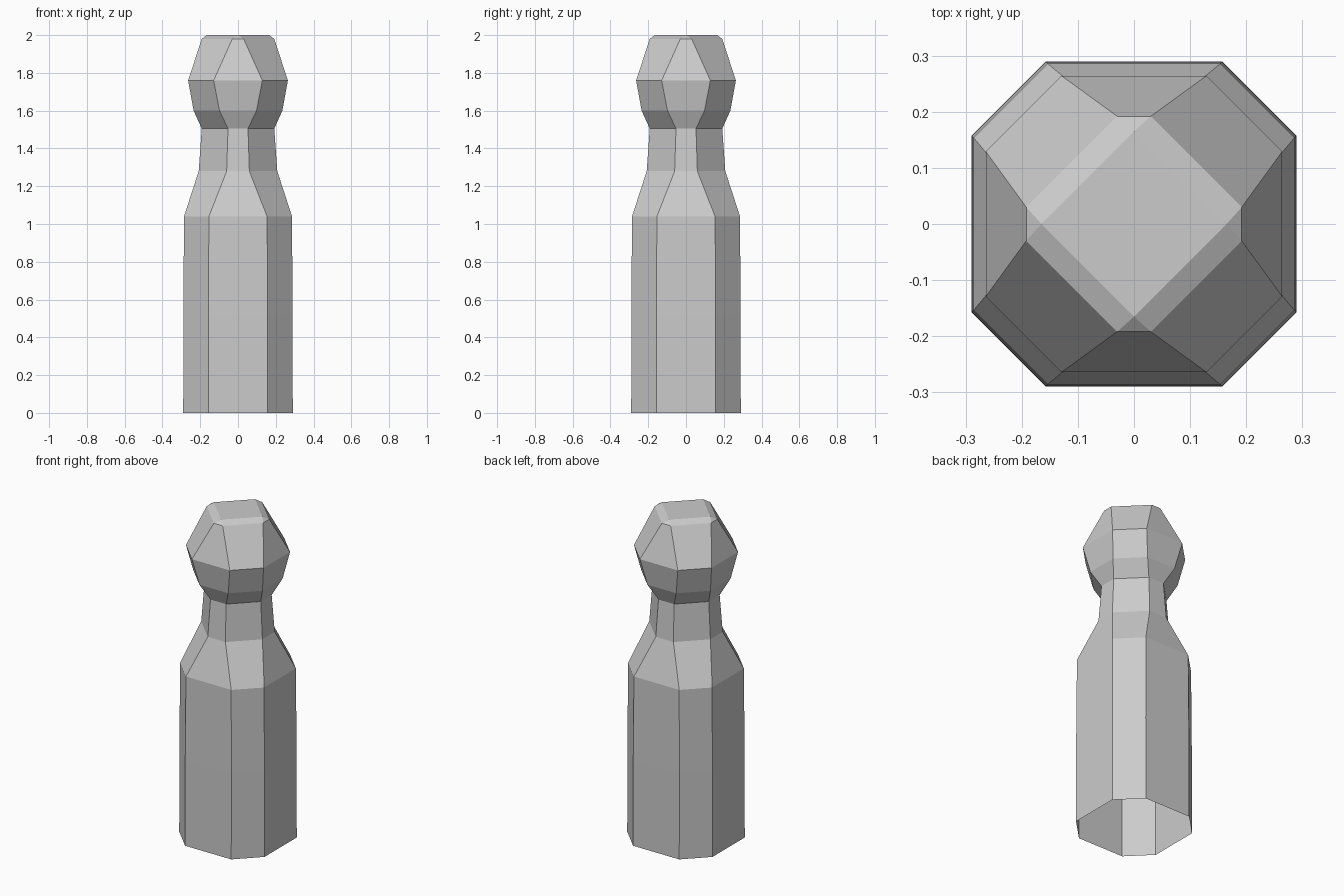
import bpy
import bmesh

cube = bpy.data.objects.get("Cube")
if cube:
    bpy.data.objects.remove(cube, do_unlink=True)

# Single plain grey
grey = bpy.data.materials.new("light grey")
grey.use_nodes = True
colour = (0.6, 0.6, 0.6, 1)
grey.diffuse_color = colour
grey.node_tree.nodes["Principled BSDF"].inputs["Base Color"].default_value = colour

# Profile: height, half width, half length of the straight sides
PROFILE = [
    (0.0, 0.29, 0.157),
    (0.52, 0.289, 0.157),
    (1.04, 0.286, 0.154),
    (1.28, 0.208, 0.06),
    (1.505, 0.192, 0.053),
    (1.6, 0.235, 0.098),
    (1.76, 0.264, 0.129),
    (1.98, 0.192, 0.03),
    (2.0, 0.165, 0.0),
]


def chamfered_square(r, a):
    """Eight corners of a square with cut corners, counter-clockwise."""
    x, y = (r, -a), (r, a)
    points = []
    for _ in range(4):
        points += [x, y]
        x, y = (-x[1], x[0]), (-y[1], y[0])
    return points


# Body, neck and head as one shell, open at the bottom
bm = bmesh.new()
rings = [[bm.verts.new((x, y, z)) for x, y in chamfered_square(r, a)]
         for z, r, a in PROFILE]
for low, high in zip(rings, rings[1:]):
    for i in range(8):
        j = (i + 1) % 8
        bm.faces.new((low[i], low[j], high[j], high[i]))

# Flat crown, whose corners close to a diamond
bm.faces.new(rings[-1])
bmesh.ops.remove_doubles(bm, verts=bm.verts, dist=0.0001)

mesh = bpy.data.meshes.new("faceted_post")
bm.to_mesh(mesh)
bm.free()
mesh.materials.append(grey)
post = bpy.data.objects.new("faceted_post", mesh)
bpy.context.collection.objects.link(post)
